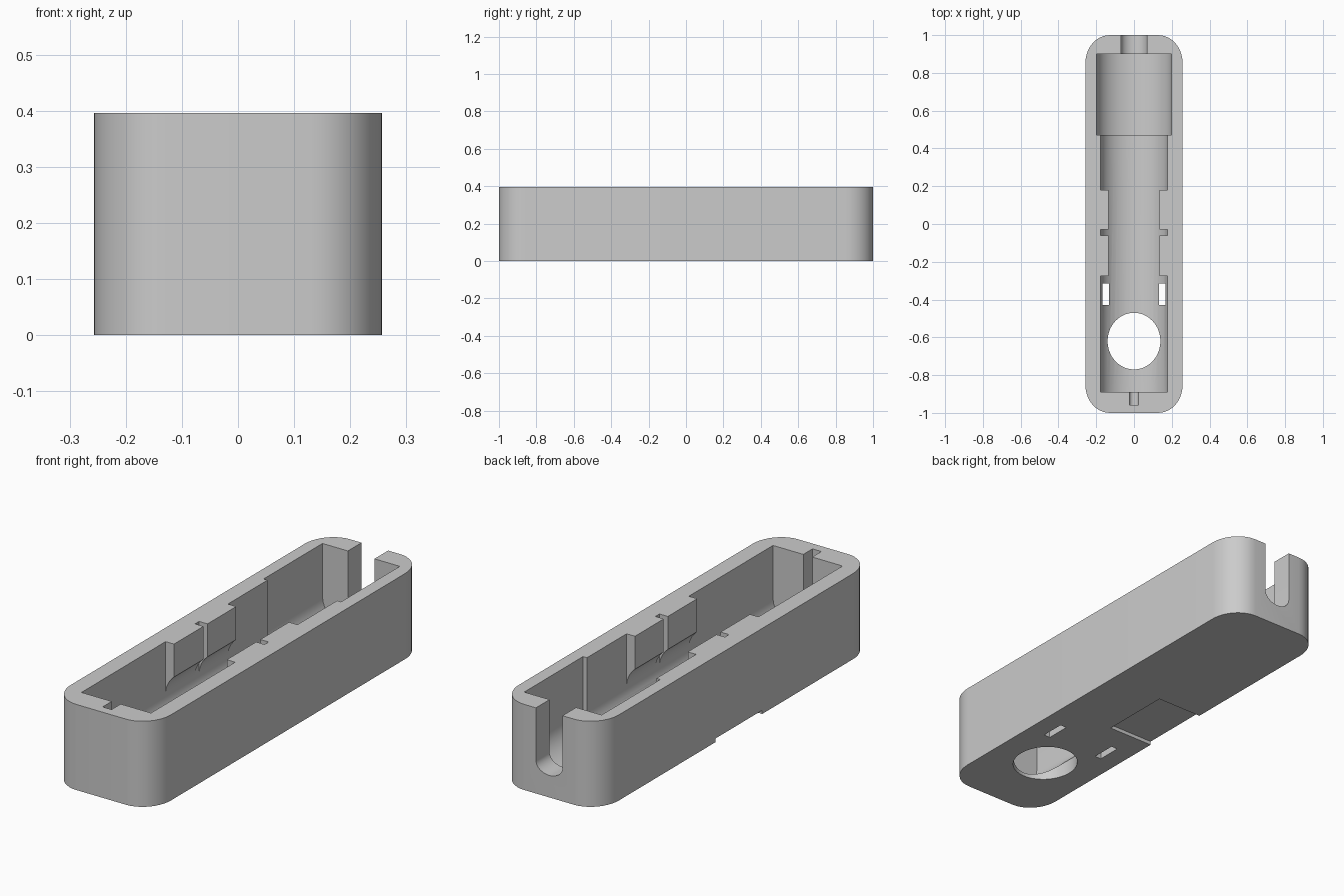
import bpy, bmesh, math
from mathutils import Vector

cube = bpy.data.objects.get("Cube")
if cube:
    bpy.data.objects.remove(cube, do_unlink=True)

HX, HEIGHT = 0.257, 0.396      # half width and height of the shell
AXIS_Z = 0.154                 # height of the bore axis
SQUASH = 0.77                  # bores are flattened in z
CHANNEL = 0.178

grey = bpy.data.materials.new("plain grey")
grey.use_nodes = True
grey.diffuse_color = (0.6, 0.6, 0.6, 1)
grey.node_tree.nodes["Principled BSDF"].inputs["Base Color"].default_value = (0.6, 0.6, 0.6, 1)


def arc(cx, cy, rx, ry, start, end, steps):
    """Points along an elliptical arc, angles in degrees."""
    angles = [math.radians(start + (end - start) * i / steps) for i in range(steps + 1)]
    return [(cx + rx * math.cos(a), cy + ry * math.sin(a)) for a in angles]


def prism(name, outline, low, high, axis="Y"):
    """Extrude a closed outline between two positions along an axis."""
    bm = bmesh.new()
    place = (lambda p: (p[0], low, p[1])) if axis == "Y" else (lambda p: (p[0], p[1], low))
    shift = (0, high - low, 0) if axis == "Y" else (0, 0, high - low)
    face = bm.faces.new([bm.verts.new(place(p)) for p in outline])
    top = bmesh.ops.extrude_face_region(bm, geom=[face])["geom"]
    bmesh.ops.translate(bm, vec=Vector(shift), verts=[v for v in top if isinstance(v, bmesh.types.BMVert)])
    bmesh.ops.recalc_face_normals(bm, faces=bm.faces)
    mesh = bpy.data.meshes.new(name)
    bm.to_mesh(mesh)
    bm.free()
    mesh.materials.append(grey)
    obj = bpy.data.objects.new(name, mesh)
    bpy.context.collection.objects.link(obj)
    return obj


def rect(x0, x1, y0, y1):
    return [(x0, y0), (x1, y0), (x1, y1), (x0, y1)]


def trough(name, radius, y0, y1):
    """Open-topped slot with a rounded floor."""
    floor = arc(0, AXIS_Z, radius, radius * SQUASH, 180, 360, 20)
    return prism(name, floor + [(radius, 0.6), (-radius, 0.6)], y0, y1)


def cut(target, cutter):
    cutter.hide_render = True
    mod = target.modifiers.new("cut", "BOOLEAN")
    mod.operation, mod.solver, mod.object = "DIFFERENCE", "EXACT", cutter
    bpy.context.view_layer.objects.active = target
    bpy.ops.object.modifier_apply(modifier=mod.name)
    bpy.data.objects.remove(cutter, do_unlink=True)


# Shell with rounded vertical corners
rx, ry = 0.13, 0.145
cx, cy = HX - rx, 1 - ry
outline = (arc(cx, cy, rx, ry, 0, 90, 10) + arc(-cx, cy, rx, ry, 90, 180, 10)
           + arc(-cx, -cy, rx, ry, 180, 270, 10) + arc(cx, -cy, rx, ry, 270, 360, 10))
shell = prism("case_shell", outline, 0, HEIGHT, "Z")

# Main channel, leaving four retaining blocks that overhang the bore
channel = trough("channel_cutter", CHANNEL, -0.89, 0.5)
inner = 0.135
start = math.degrees(math.acos(inner / CHANNEL))
under = arc(0, AXIS_Z, CHANNEL, CHANNEL * SQUASH, start, 0, 8)
for side in (1, -1):
    block = [(side * x, z) for x, z in under + [(0.25, AXIS_Z), (0.25, 0.7), (inner, 0.7)]]
    for y0, y1 in ((-0.275, -0.06), (-0.03, 0.18)):
        cut(channel, prism("block_cutter", block, y0, y1))
cut(shell, channel)

# Wide chamber, cable slot at the back and small slot at the front
cut(shell, trough("chamber_cutter", 0.2 - 0.002, 0.47, 0.9))
cut(shell, trough("cable_slot_cutter", 0.068, 0.8, 1.1))
cut(shell, trough("small_slot_cutter", 0.023, -0.957, -0.8))

# Floor openings: oval button hole and two side windows
cut(shell, prism("button_cutter", arc(0, -0.62, 0.14, 0.15, 0, 351, 39), -0.1, AXIS_Z, "Z"))
for side in (1, -1):
    window = rect(side * 0.133, side * 0.166, -0.43, -0.315)
    cut(shell, prism("window_cutter", window, -0.1, AXIS_Z, "Z"))

# Shallow recess under the right-hand edge
cut(shell, prism("recess_cutter", rect(-0.4, -0.023, -0.19, 0.15), -0.1, 0.017, "Z"))

bpy.ops.object.select_all(action="DESELECT")
shell.select_set(True)
bpy.context.view_layer.objects.active = shell
bpy.ops.object.shade_smooth_by_angle(angle=math.radians(30))
